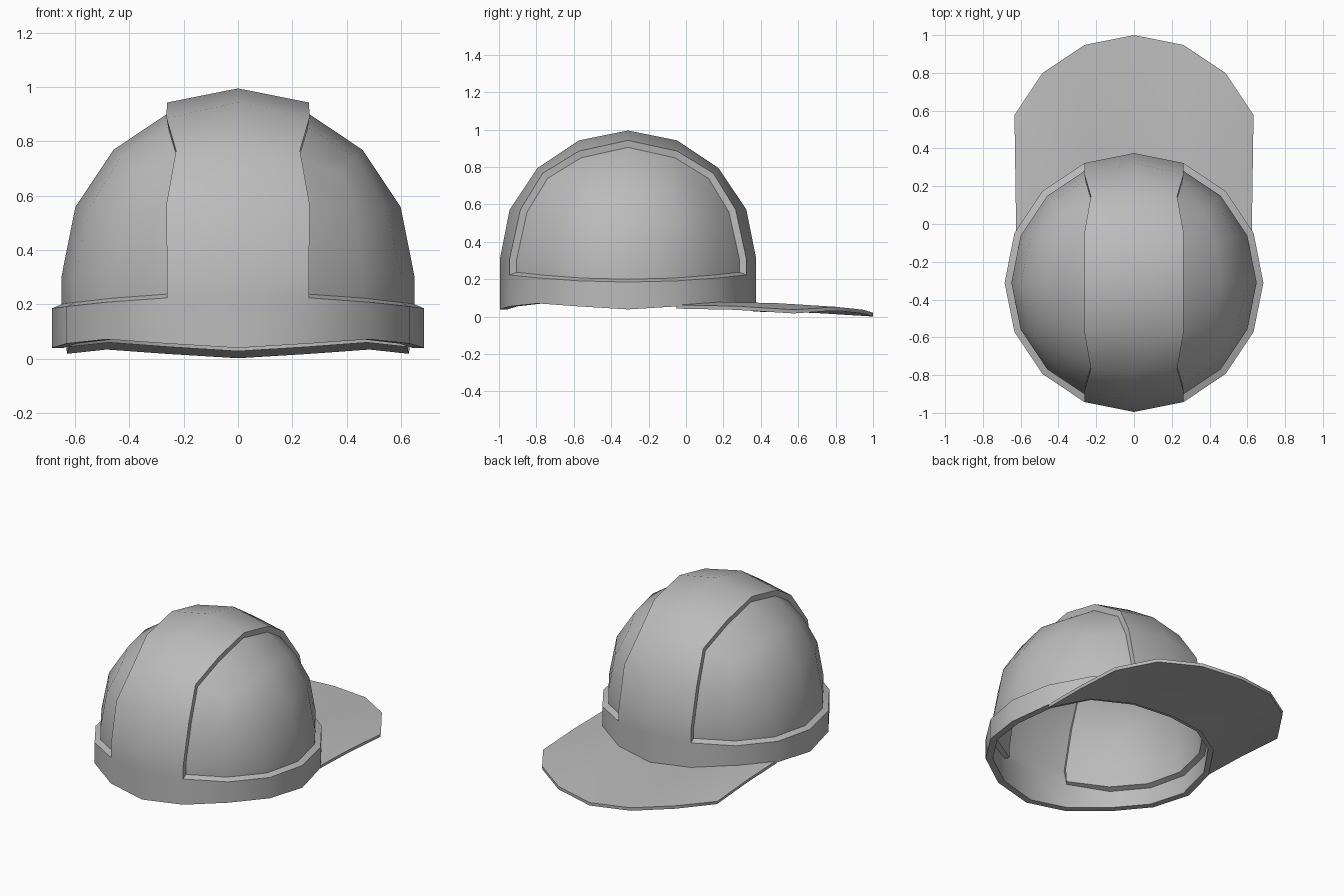
import bpy, bmesh, math
from mathutils import Vector

if "Cube" in bpy.data.objects:
    bpy.data.objects.remove(bpy.data.objects["Cube"], do_unlink=True)

RADIUS = 0.685
CENTRE = Vector((0, -0.31, 0.31))

grey = bpy.data.materials.new("matte grey")
grey.use_nodes = True
grey.diffuse_color = (0.5, 0.5, 0.5, 1)
grey.node_tree.nodes["Principled BSDF"].inputs["Base Color"].default_value = (0.5, 0.5, 0.5, 1)


def rim_height(angle):
    """Wavy lower edge, lowest at front, back and sides."""
    return 0.055 - 0.016 * math.cos(4 * angle)


def spherify(p):
    """Move a point of a cube with half-size 1 onto the dome."""
    k = max(range(3), key=lambda i: abs(p[i]))
    i, j = (k + 1) % 3, (k + 2) % 3
    q = p.copy()
    for a, c in ((i, j), (j, i)):
        w = abs(p[c])
        q[a] = math.tan(p[a] * math.pi / 4) * (1 - w) + p[a] * w
    return CENTRE + q.normalized() * RADIUS


def extrude_rim(bm, height):
    """Extend the open edge down to a height given by direction."""
    edges = [e for e in bm.edges if e.is_boundary]
    new = bmesh.ops.extrude_edge_only(bm, edges=edges)["geom"]
    for v in new:
        if isinstance(v, bmesh.types.BMVert):
            v.co.z = height(math.atan2(v.co.y - CENTRE.y, v.co.x))


def finish(bm, name, thickness):
    bmesh.ops.recalc_face_normals(bm, faces=bm.faces)
    mesh = bpy.data.meshes.new(name)
    bm.to_mesh(mesh)
    bm.free()
    mesh.materials.append(grey)
    ob = bpy.data.objects.new(name, mesh)
    bpy.context.collection.objects.link(ob)
    solid = ob.modifiers.new("thickness", "SOLIDIFY")
    solid.thickness = thickness
    solid.offset = -1
    bpy.ops.object.select_all(action="DESELECT")
    ob.select_set(True)
    bpy.context.view_layer.objects.active = ob
    bpy.ops.object.modifier_apply(modifier=solid.name)
    bpy.ops.object.shade_smooth_by_angle(angle=math.radians(35))
    return ob


# Dome: upper half of a rounded cube, with a band below
bm = bmesh.new()
bmesh.ops.create_cube(bm, size=2)
bmesh.ops.subdivide_edges(bm, edges=bm.edges[:], cuts=3, use_grid_fill=True)
bmesh.ops.delete(bm, geom=[v for v in bm.verts if v.co.z < -0.1], context="VERTS")
for v in bm.verts:
    v.co = spherify(v.co)
extrude_rim(bm, lambda a: 0.185 + 0.045 * math.sin(a) ** 2)
bmesh.ops.recalc_face_normals(bm, faces=bm.faces)
panels = [f for f in bm.faces if abs(f.calc_center_median().x) > 0.2]
extrude_rim(bm, rim_height)

# Sunken side panels leave the raised centre strip and band
bmesh.ops.inset_region(bm, faces=panels, thickness=0.015, depth=-0.035,
                       use_even_offset=True)
finish(bm, "cap_shell", 0.042)

# Visor: the band's rear edge swept back and slightly down
bm = bmesh.new()
rows = []
for t in (0, 0.5, 1):
    row = []
    for n in range(1, 8):
        a = n * math.pi / 8
        r = RADIUS - 0.01 * (1 - t)
        row.append(bm.verts.new((r * math.cos(a),
                                 CENTRE.y + r * math.sin(a) + 0.625 * t,
                                 rim_height(a) + 0.008 - 0.026 * t * t)))
    rows.append(row)
for near, far in zip(rows, rows[1:]):
    for n in range(len(near) - 1):
        bm.faces.new((near[n], far[n], far[n + 1], near[n + 1]))
visor = finish(bm, "visor", 0.02)
